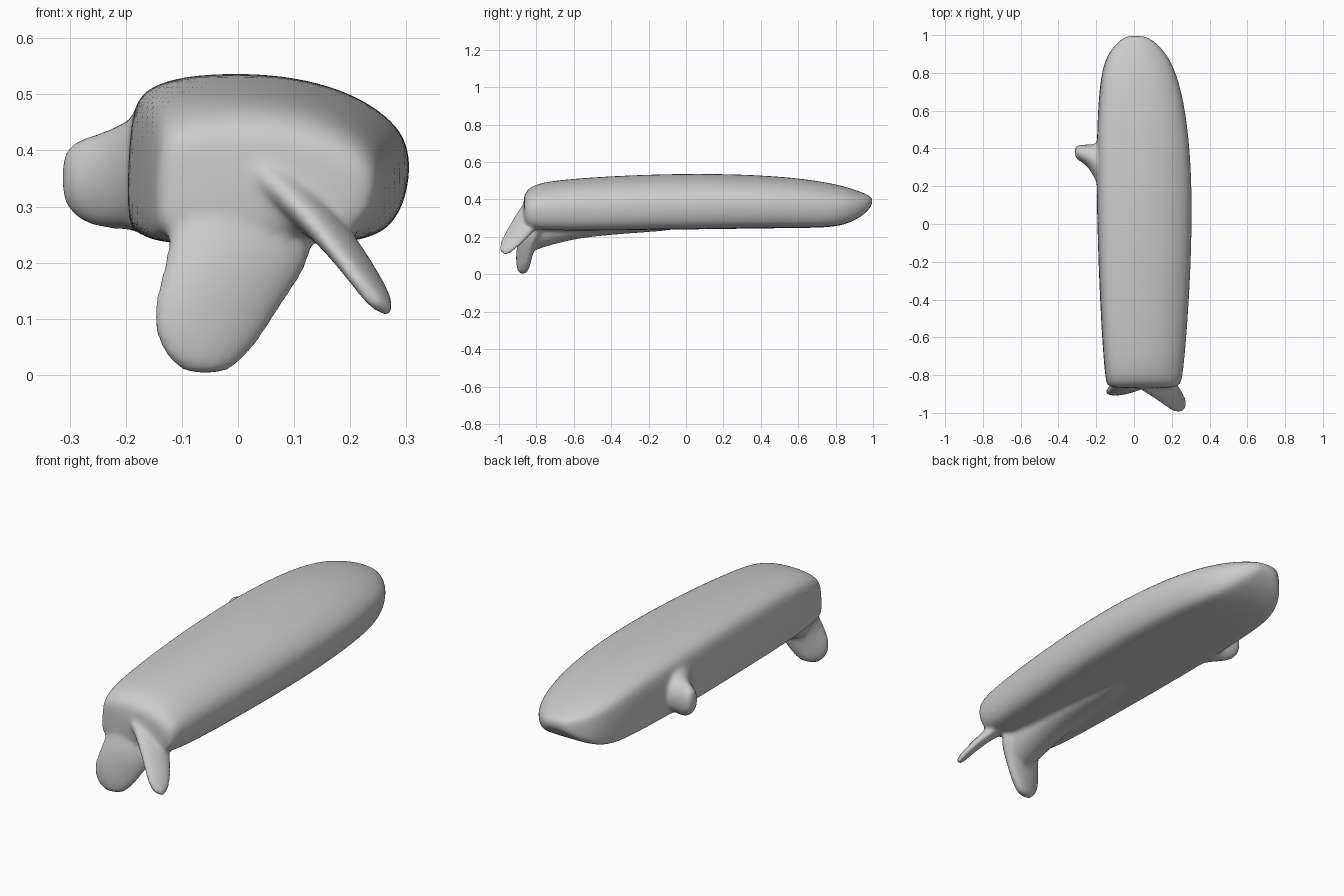
import bpy, bmesh, math
from mathutils import Vector

cube = bpy.data.objects.get("Cube")
if cube:
    bpy.data.objects.remove(cube)

bm = bmesh.new()


def loft(rings):
    """Skin closed rings of equal length and cap both ends."""
    rows = [[bm.verts.new(p) for p in ring] for ring in rings]
    for a, b in zip(rows, rows[1:]):
        for i in range(len(a)):
            j = (i + 1) % len(a)
            bm.faces.new((a[i], a[j], b[j], b[i]))
    bm.faces.new(rows[0][::-1])
    bm.faces.new(rows[-1])


def oval(centre, u, v, count=12):
    """Ring around a centre with half axes u and v."""
    c, u, v = Vector(centre), Vector(u), Vector(v)
    steps = [2 * math.pi * i / count for i in range(count)]
    return [c + u * math.cos(t) + v * math.sin(t) for t in steps]


# Long body: one cross-section scaled to left, right, top, bottom along y
section = [(.05, 0), (0, .06), (0, .4), (.015, .75), (.05, .9), (.18, .98), (.38, 1),
           (.58, .98), (.78, .89), (.92, .74), (.985, .6), (1, .43), (.98, .23),
           (.93, .08), (.85, 0), (.45, 0)]
stations = [
    (-.87, -.13, .22, .42, .27), (-.85, -.145, .25, .455, .25),
    (-.79, -.155, .262, .492, .235), (-.6, -.17, .28, .514, .232),
    (-.3, -.185, .3, .532, .236), (0, -.195, .31, .54, .24),
    (.3, -.2, .307, .537, .244), (.6, -.193, .278, .518, .248),
    (.8, -.175, .228, .485, .25), (.9, -.14, .175, .455, .285),
    (.96, -.09, .12, .432, .325), (1.0, -.04, .06, .41, .375)]
loft([[(l + (r - l) * u, y, b + (t - b) * v) for u, v in section]
      for y, l, r, t, b in stations])

# Broad front flap hanging below the body: z, left, right, y, half thickness
flap = [(.36, -.12, .1, -.78, .05), (.26, -.125, .14, -.81, .06), (.2, -.135, .135, -.84, .045),
        (.15, -.15, .1, -.855, .04), (.1, -.158, .068, -.865, .036),
        (.05, -.145, .035, -.87, .032), (.02, -.12, .005, -.872, .026), (0, -.09, -.025, -.873, .016)]
loft([oval(((l + r) / 2, y, z), ((r - l) / 2, (r - l) * .13, 0), (-t * .3, t, 0))
      for z, l, r, y, t in flap])

# Shallow keel fading back along the underside
keel = [(-.84, .11, .14), (-.78, .11, .11), (-.68, .1, .08), (-.55, .09, .05), (-.35, .07, .03), (-.05, .04, .01)]
loft([oval((.0, y, .245), (w, 0, 0), (0, 0, d)) for y, w, d in keel])

# Thin fin sweeping forward, outward and down from the front corner
wide, thin = Vector((.66, .56, -.5)), Vector((.69, -.2, .59))
fin = [((-.06, -.72, .42), .1, .06), ((.06, -.8, .35), .1, .05), ((.15, -.865, .27), .09, .035),
       ((.205, -.92, .2), .075, .025), ((.235, -.955, .155), .062, .022),
       ((.252, -.978, .125), .04, .018), ((.258, -.987, .115), .022, .012)]
loft([oval(c, wide * w, thin * t) for c, w, t in fin])

# Rounded side knob
knob = [(-.14, .26, .36, .19, .11), (-.185, .31, .36, .125, .105), (-.22, .345, .35, .08, .095),
        (-.26, .37, .345, .052, .085), (-.295, .378, .35, .045, .07), (-.315, .382, .352, .025, .04)]
loft([oval((x, y, z), (0, hy, 0), (0, 0, hz)) for x, y, z, hy, hz in knob])

bmesh.ops.recalc_face_normals(bm, faces=bm.faces)
mesh = bpy.data.meshes.new("finned_body")
bm.to_mesh(mesh)
bm.free()
body = bpy.data.objects.new("finned_body", mesh)
bpy.context.collection.objects.link(body)

# Fuse all parts into one smooth skin
sub = body.modifiers.new("round", "SUBSURF")
sub.levels = sub.render_levels = 2
fuse = body.modifiers.new("fuse", "REMESH")
fuse.mode = "VOXEL"
fuse.voxel_size = .009
fuse.use_smooth_shade = True
blend = body.modifiers.new("blend", "SMOOTH")
blend.factor = .5
blend.iterations = 14

# Plain grey skin
grey = bpy.data.materials.new("plain_grey")
grey.use_nodes = True
colour = (.6, .6, .6, 1)
grey.diffuse_color = colour
grey.node_tree.nodes["Principled BSDF"].inputs["Base Color"].default_value = colour
mesh.materials.append(grey)
for poly in mesh.polygons:
    poly.use_smooth = True
